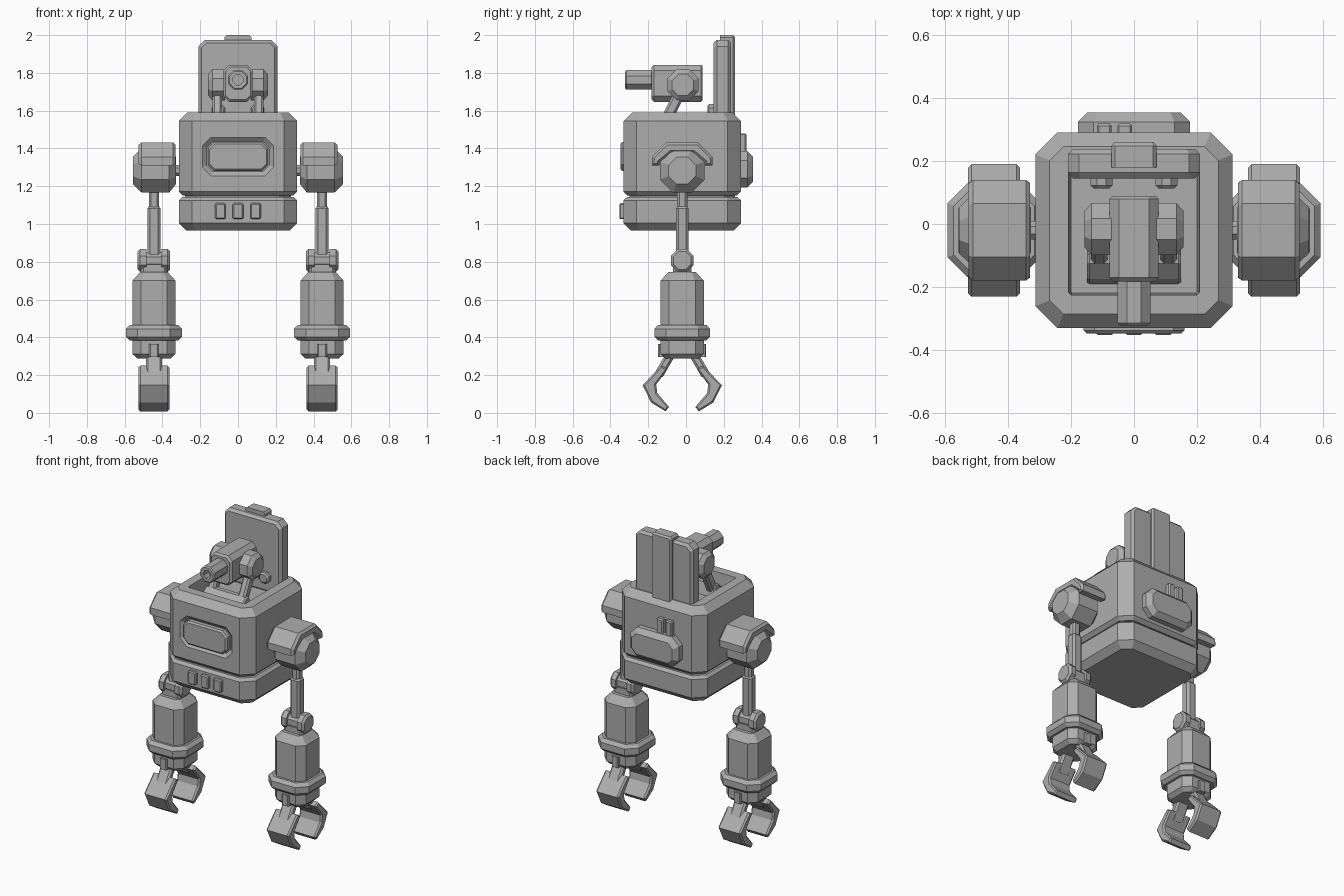
import bpy, bmesh, math
from mathutils import Vector

if "Cube" in bpy.data.objects:
    bpy.data.objects.remove(bpy.data.objects["Cube"])

GREY = bpy.data.materials.new("grey_metal")
GREY.diffuse_color = (0.42, 0.42, 0.42, 1)
GREY.use_nodes = True
GREY.node_tree.nodes["Principled BSDF"].inputs["Base Color"].default_value = GREY.diffuse_color
CY = -0.02          # depth of the body and arm centre line


def finish(name, bm):
    bmesh.ops.recalc_face_normals(bm, faces=bm.faces)
    me = bpy.data.meshes.new(name)
    bm.to_mesh(me)
    bm.free()
    me.materials.append(GREY)
    ob = bpy.data.objects.new(name, me)
    bpy.context.collection.objects.link(ob)
    return ob


def loft(name, rings):
    """Skin a list of matching rings and cap both ends."""
    bm = bmesh.new()
    vs = [[bm.verts.new(p) for p in r] for r in rings]
    n = len(vs[0])
    for a, b in zip(vs, vs[1:]):
        for i in range(n):
            bm.faces.new((a[i], a[(i + 1) % n], b[(i + 1) % n], b[i]))
    bm.faces.new(vs[0])
    bm.faces.new(vs[-1])
    return finish(name, bm)


def octagon(hu, hv, c):
    return [(hu - c, -hv), (hu, c - hv), (hu, hv - c), (hu - c, hv),
            (c - hu, hv), (-hu, hv - c), (-hu, c - hv), (c - hu, -hv)]


def stack(name, axis, centre, hu, hv, c, layers):
    """Chamfered-rectangle sections along an axis; layers are (offset, inset)."""
    rings = []
    for p, d in layers:
        o = octagon(hu - d, hv - d, max(c - 0.586 * d, 0.002))
        put = {'x': lambda u, v: (p, u, v), 'y': lambda u, v: (u, p, v),
               'z': lambda u, v: (u, v, p)}[axis]
        rings.append([Vector(centre) + Vector(put(u, v)) for u, v in o])
    return loft(name, rings)


def drum(name, axis, centre, r, layers):
    return stack(name, axis, centre, r, r, r * 0.586, layers)


def slab(name, pts, x, half, bev):
    """Side profile (y, z) extruded across x with chamfered flanks."""
    n = len(pts)
    mid = Vector((sum(p[0] for p in pts) / n, sum(p[1] for p in pts) / n))

    def ring(dx, d):
        out = []
        for i, p in enumerate(pts):
            p = Vector(p)
            e1 = (p - Vector(pts[i - 1])).normalized()
            e2 = (Vector(pts[(i + 1) % n]) - p).normalized()
            nrm = Vector((-e1.y - e2.y, e1.x + e2.x)).normalized()
            area = sum(pts[k - 1][0] * pts[k][1] - pts[k][0] * pts[k - 1][1] for k in range(n))
            q = p + nrm * d * (1 if area > 0 else -1)
            out.append((x + dx, q.x, q.y))
        return out
    return loft(name, [ring(-half, bev), ring(bev - half, 0), ring(half - bev, 0), ring(half, bev)])


def bar(name, a, b, x, hx, t):
    """Straight strut in a side plane from a to b, given as (y, z)."""
    a, b = Vector(a), Vector(b)
    d = (b - a).normalized()
    n = Vector((-d.y, d.x))
    rings = []
    for p in (a, b):
        rings.append([(x + u, (p + n * v).x, (p + n * v).y) for u, v in octagon(hx, t, 0.012)])
    return loft(name, rings)


# torso shell with open top well
torso = stack("torso", 'z', (0, CY, 0), 0.313, 0.311, 0.07,
              [(1.15, 0.022), (1.172, 0), (1.545, 0), (1.59, 0.045), (1.59, 0.105), (1.5, 0.112)])
cutter = stack("panel_cutter", 'y', (0, 0, 1.357), 0.195, 0.108, 0.05, [(-0.336, 0), (-0.312, 0.028)])
cutter.hide_render = True
mod = torso.modifiers.new("panel_recess", 'BOOLEAN')
mod.operation, mod.object, mod.solver = 'DIFFERENCE', cutter, 'EXACT'
bpy.context.view_layer.objects.active = torso
bpy.ops.object.modifier_apply(modifier=mod.name)
bpy.data.objects.remove(cutter)

# waist and hull base
stack("waist", 'z', (0, CY, 0), 0.28, 0.28, 0.06, [(1.1, 0), (1.17, 0)])
stack("hull_base", 'z', (0, CY, 0), 0.313, 0.311, 0.07,
      [(0.965, 0.04), (1.005, 0), (1.125, 0), (1.142, 0.018)])

# front screen and buttons
stack("front_screen", 'y', (0, 0, 1.357), 0.16, 0.077, 0.035, [(-0.3, 0), (-0.338, 0), (-0.348, 0.01)])
for i in (-1, 0, 1):
    stack("button", 'y', (0.093 * i, 0, 1.068), 0.028, 0.042, 0.006,
          [(-0.32, 0), (-0.346, 0), (-0.353, 0.006)])

# rear pack and its two connectors
stack("rear_pack", 'y', (0, 0, 1.29), 0.178, 0.097, 0.05, [(0.28, 0), (0.325, 0), (0.355, 0.03)])
for x in (-0.095, -0.03):
    stack("rear_connector", 'y', (x, 0, 1.42), 0.023, 0.06, 0.006, [(0.28, 0), (0.312, 0), (0.32, 0.007)])

# tall back plate with central spine and braces
stack("back_plate", 'y', (0, 0, 1.735), 0.21, 0.24, 0.035,
      [(0.145, 0.016), (0.163, 0), (0.222, 0), (0.238, 0.016)])
stack("back_spine", 'y', (0, 0, 1.75), 0.072, 0.25, 0.012, [(0.18, 0), (0.248, 0), (0.26, 0.01)])
for s in (-1, 1):
    drum("plate_brace", 'y', (s * 0.103, 0, 1.6), 0.035, [(0.113, 0.01), (0.123, 0), (0.16, 0)])

# cannon on a two-legged mount
stack("cannon_body", 'y', (0, 0, 1.745), 0.078, 0.098, 0.03,
      [(-0.182, 0.012), (-0.17, 0), (0.08, 0), (0.087, 0.007)])
drum("cannon_barrel", 'y', (0, 0, 1.763), 0.052,
     [(-0.17, 0), (-0.315, 0), (-0.322, 0.007), (-0.322, 0.026), (-0.27, 0.026)])
slab("cannon_base", [(-0.195, 1.49), (-0.175, 1.53), (-0.125, 1.575), (-0.095, 1.575), (-0.07, 1.49)], 0, 0.15, 0.008)
for s in (-1, 1):
    drum("cannon_pivot", 'x', (0, -0.016, 1.737), 0.082, [(s * 0.07, 0), (s * 0.135, 0), (s * 0.158, 0.025)])
    bar("cannon_leg", (-0.02, 1.72), (-0.11, 1.54), s * 0.11, 0.026, 0.03)

# arms
for s in (-1, 1):
    X = s * 0.445
    drum("shoulder_axle", 'x', (0, CY, 1.283), 0.03, [(s * 0.29, 0), (s * 0.35, 0)])
    drum("shoulder_drum", 'x', (0, CY, 1.283), 0.117,
         [(s * 0.328, 0.045), (s * 0.365, 0), (s * 0.51, 0), (s * 0.557, 0.045)])
    half = [(0.16, 1.31), (0.16, 1.355), (0.085, 1.432)]
    inner = [(0.06, 1.375), (0.12, 1.325), (0.12, 1.31)]
    arch = ([(CY + y, z) for y, z in half] + [(CY - y, z) for y, z in reversed(half)]
            + [(CY - y, z) for y, z in reversed(inner)] + [(CY + y, z) for y, z in inner])
    slab("shoulder_guard", arch, s * 0.428, 0.098, 0.014)
    stack("upper_arm_rod", 'z', (X, CY, 0), 0.027, 0.027, 0.012, [(1.07, 0), (1.2, 0)])
    stack("upper_arm", 'z', (X, CY, 0), 0.035, 0.033, 0.014, [(0.8, 0), (1.083, 0), (1.093, 0.008)])
    # elbow hinge
    drum("elbow_core", 'x', (X, CY, 0.807), 0.045, [(-0.05, 0), (0.05, 0)])
    for t in (-1, 1):
        drum("elbow_disc", 'x', (X, CY, 0.807), 0.06,
             [(t * 0.04, 0), (t * 0.073, 0), (t * 0.086, 0.013)])
    stack("elbow_neck", 'z', (X, CY, 0), 0.07, 0.05, 0.015, [(0.72, 0), (0.785, 0)])
    # forearm, ring and wrist
    stack("forearm", 'z', (X, CY, 0), 0.114, 0.114, 0.045, [(0.44, 0), (0.7, 0), (0.747, 0.042)])
    stack("forearm_ring", 'z', (X, CY, 0), 0.148, 0.148, 0.062,
          [(0.383, 0.02), (0.403, 0), (0.445, 0), (0.466, 0.02)])
    stack("wrist", 'z', (X, CY, 0), 0.114, 0.114, 0.045, [(0.288, 0.025), (0.312, 0), (0.4, 0)])
    # paired claws
    for t in (-1, 1):
        stack("claw_tab", 'z', (X, CY + t * 0.105, 0), 0.025, 0.022, 0.006, [(0.295, 0), (0.365, 0)])
        bar("claw_link", (CY + t * 0.055, 0.32), (CY + t * 0.125, 0.2), X, 0.043, 0.024)
        claw = [(0.11, 0.25), (0.21, 0.147), (0.165, 0.055), (0.088, 0.008),
                (0.07, 0.032), (0.132, 0.105), (0.138, 0.15), (0.078, 0.232)]
        slab("claw", [(CY + t * y, z) for y, z in claw], X, 0.082, 0.01)
